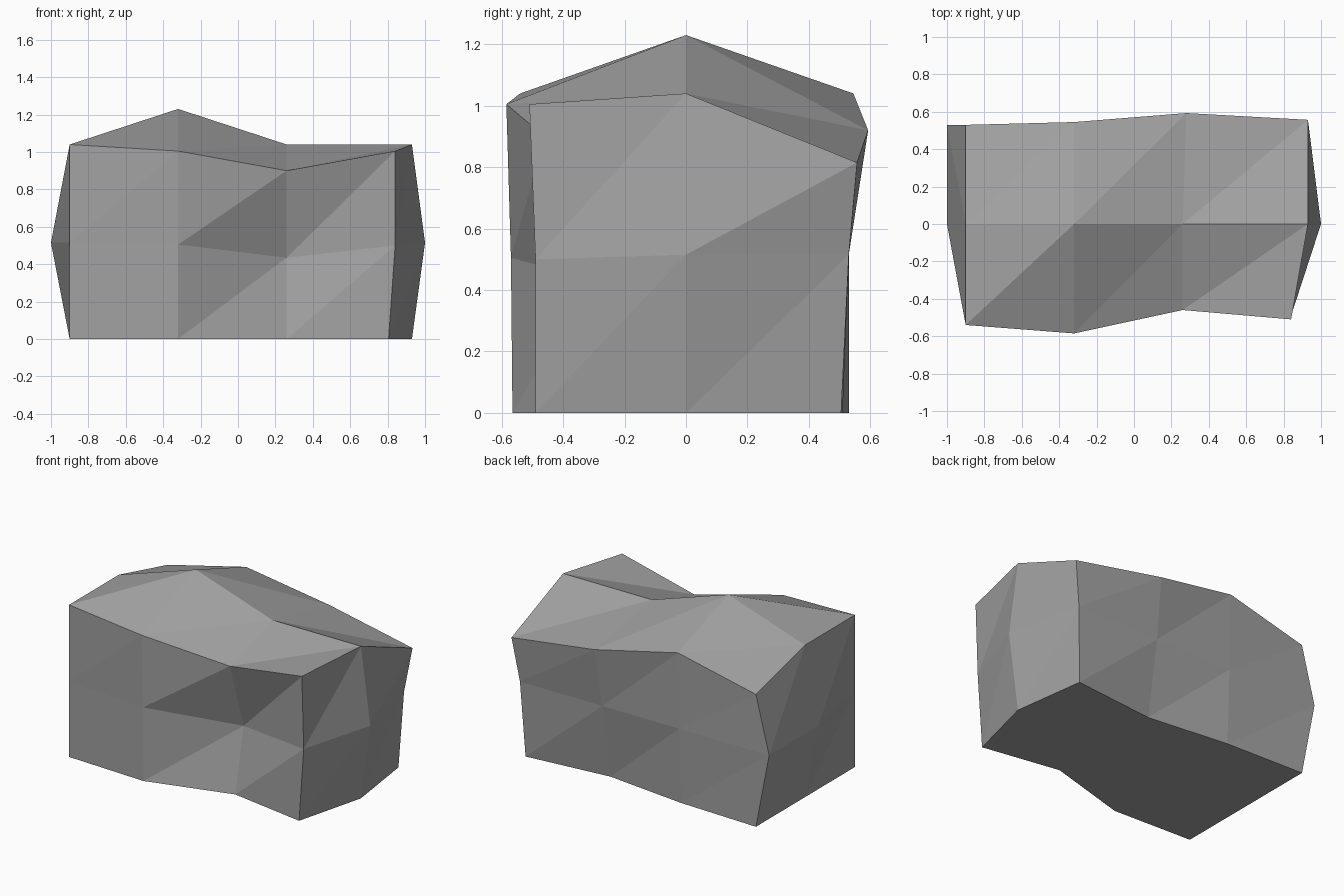
import bpy, bmesh

if "Cube" in bpy.data.objects:
    bpy.data.objects.remove(bpy.data.objects["Cube"])

# Control values for a 4 x 3 x 3 lattice block (rows run bottom to top or front to back)
X_INNER = (-0.90, -0.32, 0.26)
FRONT_Y = ((-0.54, -0.565, -0.40, -0.49), (-0.54, -0.57, -0.31, -0.49), (-0.54, -0.585, -0.46, -0.51))
BACK_Y = ((0.53, 0.51, 0.445, 0.505), (0.53, 0.53, 0.53, 0.53), (0.53, 0.545, 0.593, 0.557))
LEFT_X = ((-0.9, -0.9, -0.9), (-0.9, -1.0, -1.0), (-0.9, -0.9, -0.9))
RIGHT_X = ((0.805, 0.93, 0.86), (0.84, 1.0, 0.885), (0.84, 0.93, 0.93))
TOP_Z = ((1.04, 1.005, 0.90, 1.005), (1.04, 1.23, 1.04, 1.04), (0.905, 1.04, 0.92, 0.815))
MID_FRONT_Z = (0.515, 0.505, 0.435, 0.50)


def point(i, j, k):
    x = LEFT_X[k][j] if i == 0 else RIGHT_X[k][j] if i == 3 else X_INNER[i]
    if (i, j, k) == (2, 2, 2):
        x = 0.28
    y = (FRONT_Y[k][i], 0.0, BACK_Y[k][i])[j]
    mid = MID_FRONT_Z[i] if j == 0 else 0.515
    return (x, y, (0.0, mid, TOP_Z[j][i])[k])


bm = bmesh.new()
verts = {}


def vert(key):
    if key not in verts:
        verts[key] = bm.verts.new(point(*key))
    return verts[key]


def side(nu, nv, place):
    """Triangulated patch; u runs right and v up as seen from outside."""
    for u in range(nu):
        for v in range(nv):
            a, b, c, d = (vert(place(u + p, v + q)) for p, q in ((0, 0), (1, 0), (1, 1), (0, 1)))
            bm.faces.new((a, b, c))
            bm.faces.new((a, c, d))


side(3, 2, lambda u, v: (u, 0, v))        # front
side(3, 2, lambda u, v: (3 - u, 2, v))    # back
side(2, 2, lambda u, v: (3, u, v))        # right
side(2, 2, lambda u, v: (0, 2 - u, v))    # left
side(3, 2, lambda u, v: (u, v, 2))        # top
side(3, 2, lambda u, v: (3 - u, v, 0))    # underside

# Faceted rock block
mesh = bpy.data.meshes.new("rock_block")
bm.normal_update()
bm.to_mesh(mesh)
bm.free()
rock = bpy.data.objects.new("rock_block", mesh)
bpy.context.collection.objects.link(rock)

grey = bpy.data.materials.new("stone grey")
grey.diffuse_color = (0.36, 0.36, 0.36, 1.0)
grey.use_nodes = True
grey.node_tree.nodes["Principled BSDF"].inputs["Base Color"].default_value = grey.diffuse_color
mesh.materials.append(grey)
